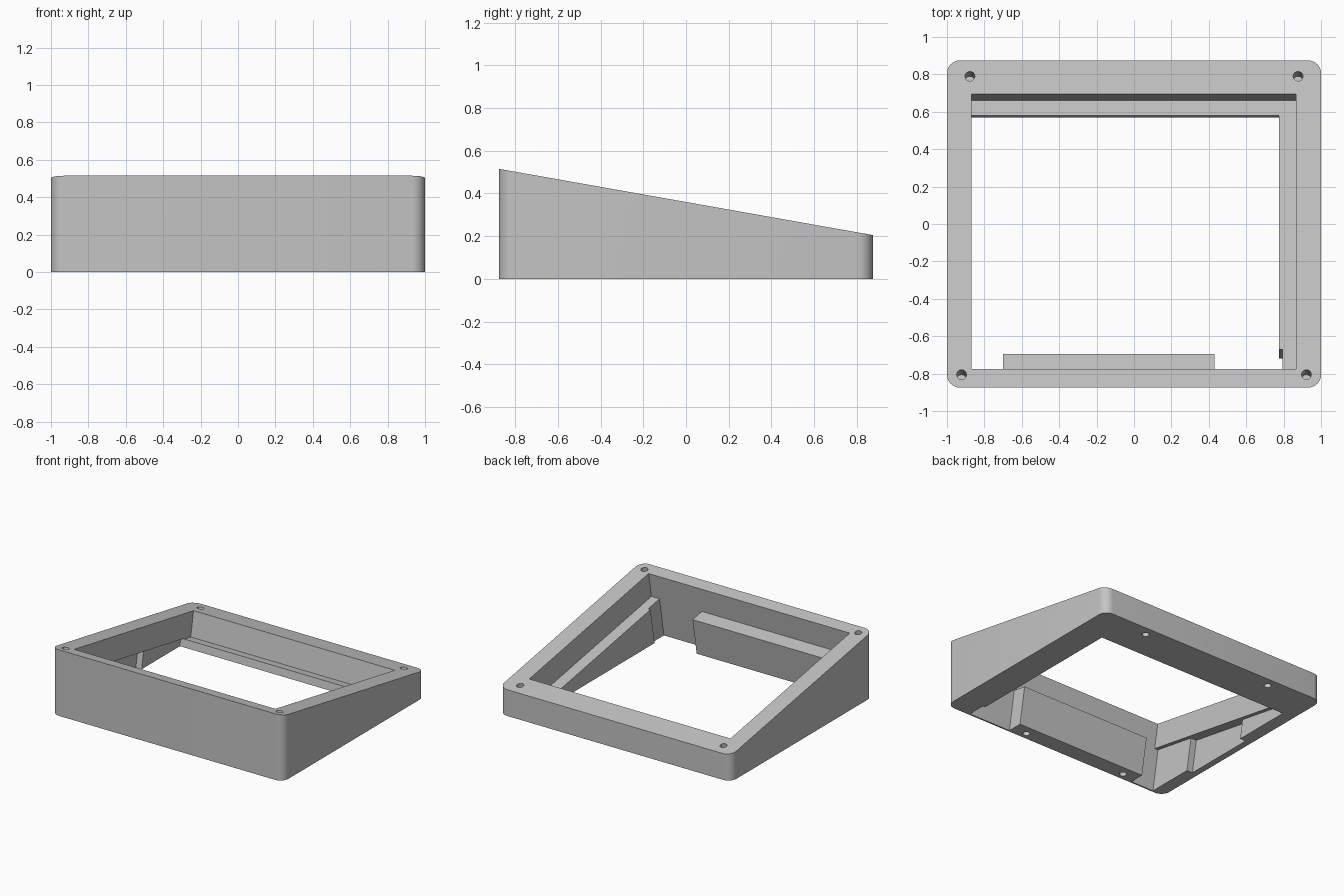
import bpy, bmesh, math
from mathutils import Matrix, Vector

cube = bpy.data.objects.get("Cube")
if cube:
    bpy.data.objects.remove(cube)

HALF_X, HALF_Y = 1.0, 0.875
FRONT_Z, BACK_Z = 0.515, 0.205
MID_Z = (FRONT_Z + BACK_Z) / 2
TILT = math.atan((FRONT_Z - BACK_Z) / (2 * HALF_Y))
# Frame lying on the sloped top: local z is the slope's normal
SLOPE = Matrix.Translation((0, 0, MID_Z)) @ Matrix.Rotation(-TILT, 4, 'X')

grey = bpy.data.materials.new("light_grey")
grey.use_nodes = True
colour = (0.55, 0.55, 0.55, 1)
grey.diffuse_color = colour
grey.node_tree.nodes["Principled BSDF"].inputs["Base Color"].default_value = colour


def make_object(name, bm):
    bmesh.ops.recalc_face_normals(bm, faces=bm.faces)
    mesh = bpy.data.meshes.new(name)
    bm.to_mesh(mesh)
    bm.free()
    mesh.materials.append(grey)
    obj = bpy.data.objects.new(name, mesh)
    bpy.context.collection.objects.link(obj)
    return obj


def wedge_body():
    # Rounded slab, sliced along the slope
    bm = bmesh.new()
    bmesh.ops.create_cube(bm, size=1)
    bmesh.ops.scale(bm, vec=(2 * HALF_X, 2 * HALF_Y, 1), verts=bm.verts)
    bmesh.ops.translate(bm, vec=(0, 0, 0.5), verts=bm.verts)
    uprights = [e for e in bm.edges
                if abs(e.verts[0].co.z - e.verts[1].co.z) > 0.5]
    bmesh.ops.bevel(bm, geom=uprights, offset=0.07, segments=8,
                    profile=0.5, affect='EDGES')
    normal = Vector((0, math.sin(TILT), math.cos(TILT)))
    bmesh.ops.bisect_plane(bm, geom=bm.verts[:] + bm.edges[:] + bm.faces[:],
                           plane_co=(0, 0, MID_Z), plane_no=normal,
                           clear_outer=True)
    rim = [e for e in bm.edges if e.is_boundary]
    bmesh.ops.contextual_create(bm, geom=rim)
    return make_object("sloped_frame", bm)


def slope_box(name, x0, x1, y0, y1, d0, d1):
    # Box square to the slope; depths run down from the top surface
    v0, v1 = y0 / math.cos(TILT), y1 / math.cos(TILT)
    bm = bmesh.new()
    bmesh.ops.create_cube(bm, size=1)
    bmesh.ops.scale(bm, vec=(x1 - x0, v1 - v0, d1 - d0), verts=bm.verts)
    centre = ((x0 + x1) / 2, (v0 + v1) / 2, -(d0 + d1) / 2)
    bmesh.ops.translate(bm, vec=centre, verts=bm.verts)
    bmesh.ops.transform(bm, matrix=SLOPE, verts=bm.verts)
    return make_object(name, bm)


def hole(name, x, y, depth, tilted):
    bm = bmesh.new()
    bmesh.ops.create_cone(bm, cap_ends=True, segments=24, radius1=0.026,
                          radius2=0.026, depth=2 * depth)
    place = Matrix.Translation((x, y / math.cos(TILT) if tilted else y, 0))
    bmesh.ops.transform(bm, matrix=SLOPE @ place if tilted else place,
                        verts=bm.verts)
    return make_object(name, bm)


body = wedge_body()
SEAT, LOWER, DEEP = 0.195, 0.19, 0.9

cutters = [
    # Upper pocket, leaving a seat along the back and one side
    slope_box("pocket_cutter", -0.87, 0.865, -0.775, 0.695, -0.2, SEAT),
    # Lower opening, leaving the front block standing
    slope_box("opening_cutter", -0.9, 0.775, -0.661, 0.614, LOWER, DEEP),
    slope_box("front_corner_cutter_a", -0.9, -0.7, -0.775, -0.6, LOWER, DEEP),
    slope_box("front_corner_cutter_b", 0.43, 0.795, -0.775, -0.636, LOWER, DEEP),
    # Recess in the side wall
    slope_box("side_recess_cutter", -0.95, -0.8, -0.411, 0.158, LOWER, DEEP),
]
# Screw holes in the sloped top
for side in (-1, 1):
    cutters.append(hole("top_hole_cutter", side * 0.877, 0.79, 0.15, True))
    cutters.append(hole("top_hole_cutter", side * 0.922, -0.805, 0.15, True))
# Screw holes in the base
for x, y in ((-0.565, 0.8), (0.565, 0.8), (-0.585, -0.82), (0.31, -0.82)):
    cutters.append(hole("base_hole_cutter", x, y, 0.1, False))

bpy.context.view_layer.objects.active = body
body.select_set(True)
for cutter in cutters:
    cut = body.modifiers.new("cut", 'BOOLEAN')
    cut.operation = 'DIFFERENCE'
    cut.solver = 'EXACT'
    cut.object = cutter
    bpy.ops.object.modifier_apply(modifier=cut.name)
    bpy.data.objects.remove(cutter)

bpy.ops.object.shade_smooth_by_angle(angle=math.radians(30))
